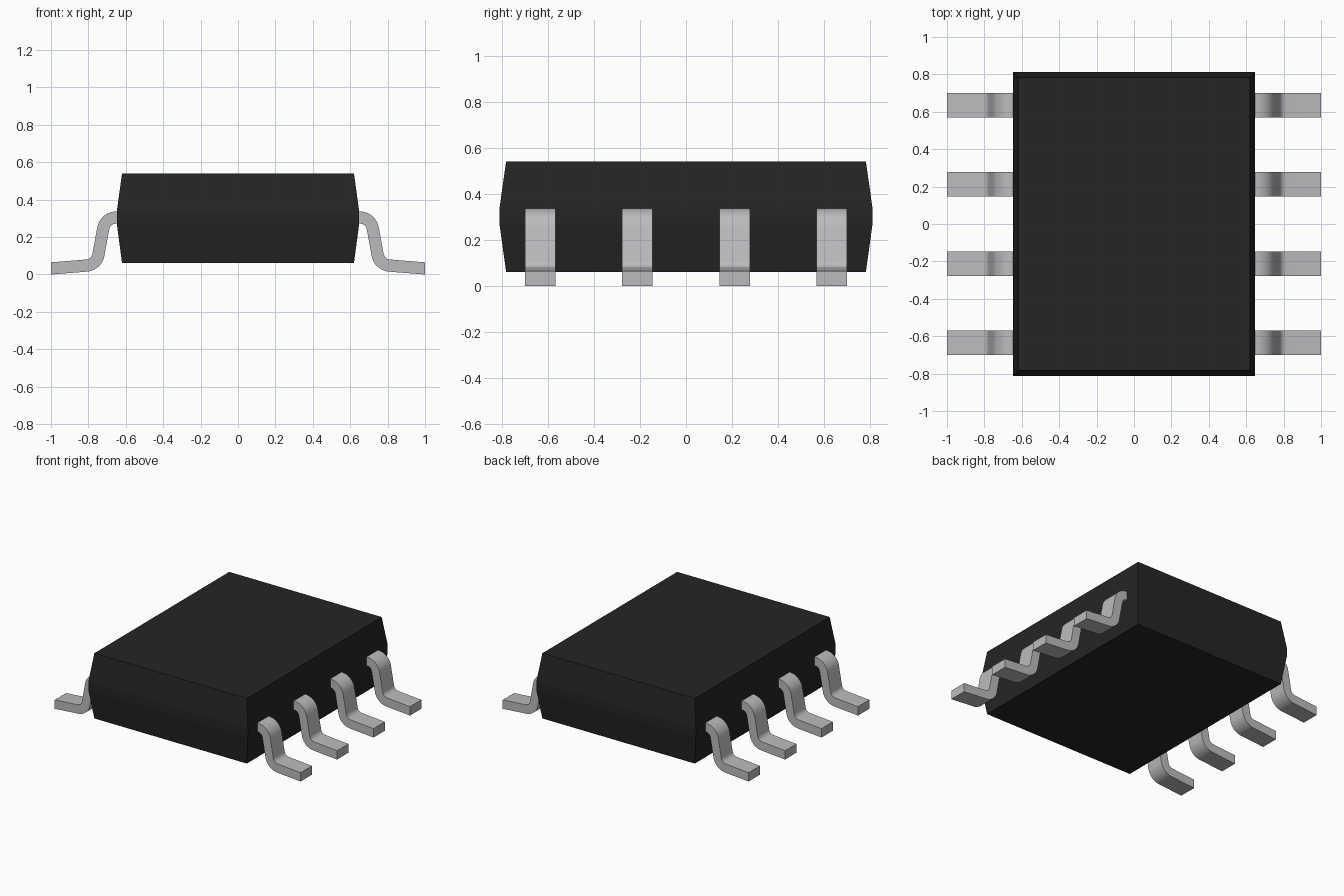
import bpy, bmesh, math
from mathutils import Vector

if "Cube" in bpy.data.objects:
    bpy.data.objects.remove(bpy.data.objects["Cube"])


def material(name, rgb):
    m = bpy.data.materials.new(name)
    m.diffuse_color = (*rgb, 1)
    m.use_nodes = True
    m.node_tree.nodes["Principled BSDF"].inputs["Base Color"].default_value = m.diffuse_color
    return m


black = material("black plastic", (0.018, 0.018, 0.018))
metal = material("tinned metal", (0.50, 0.50, 0.52))


def finish(bm, name, mat):
    bmesh.ops.recalc_face_normals(bm, faces=bm.faces)
    me = bpy.data.meshes.new(name)
    bm.to_mesh(me)
    bm.free()
    me.materials.append(mat)
    ob = bpy.data.objects.new(name, me)
    bpy.context.collection.objects.link(ob)
    return ob


# Body: stacked rectangles, widest in a narrow band at lead height
bm = bmesh.new()
rings = []
for hx, hy, z in [(0.62, 0.783, 0.062), (0.648, 0.812, 0.272),
                  (0.648, 0.812, 0.337), (0.62, 0.783, 0.541)]:
    rings.append([bm.verts.new((sx * hx, sy * hy, z))
                  for sx, sy in [(-1, -1), (1, -1), (1, 1), (-1, 1)]])
for a, b in zip(rings, rings[1:]):
    for i in range(4):
        j = (i + 1) % 4
        bm.faces.new((a[i], a[j], b[j], b[i]))
bm.faces.new(rings[0])
bm.faces.new(rings[-1])
finish(bm, "body", black)


# Lead centreline with rounded corners
def fillet(p0, p1, p2, r, n=10):
    d0, d1 = (p0 - p1).normalized(), (p2 - p1).normalized()
    half = d0.angle(d1) / 2
    centre = p1 + (d0 + d1).normalized() * (r / math.sin(half))
    t = r / math.tan(half)
    a, b = p1 + d0 * t - centre, p1 + d1 * t - centre
    total = a.angle(b)
    return [centre + (a * math.sin(total * (1 - k / n)) + b * math.sin(total * k / n))
            / math.sin(total) for k in range(n + 1)]


T, W = 0.065, 0.132
P = [Vector(p) for p in [(0.635, 0.3045), (0.71, 0.3045), (0.756, 0.052), (1.0, 0.0325)]]
path = [P[0]] + fillet(P[0], P[1], P[2], 0.07) + fillet(P[1], P[2], P[3], 0.07) + [P[3]]


# Gull-wing lead: offset the centreline both ways, then give it width
def lead(name, side, y):
    upper, lower = [], []
    last = len(path) - 1
    for i, p in enumerate(path):
        d = (path[min(i + 1, last)] - path[max(i - 1, 0)]).normalized()
        n = Vector((-d.y, d.x)) if i < last else Vector((0, 1))
        upper.append(p + n * T / 2)
        lower.append(p - n * T / 2)
    bm = bmesh.new()
    rows = [[[bm.verts.new((side * p.x, y + s * W / 2, p.y)) for p in (u, l)]
             for u, l in zip(upper, lower)] for s in (-1, 1)]
    f, b = rows
    for i in range(last):
        bm.faces.new((f[i][0], f[i + 1][0], f[i + 1][1], f[i][1]))
        bm.faces.new((b[i][0], b[i + 1][0], b[i + 1][1], b[i][1]))
        for k in (0, 1):
            bm.faces.new((f[i][k], f[i + 1][k], b[i + 1][k], b[i][k]))
    for i in (0, last):
        bm.faces.new((f[i][0], f[i][1], b[i][1], b[i][0]))
    ob = finish(bm, name, metal)
    bpy.ops.object.select_all(action='DESELECT')
    ob.select_set(True)
    bpy.context.view_layer.objects.active = ob
    bpy.ops.object.shade_smooth_by_angle(angle=math.radians(30))


# Four leads on each long side
for label, side in (("left", -1), ("right", 1)):
    for i, y in enumerate((-0.635, -0.212, 0.212, 0.635)):
        lead(f"{label}_lead_{i + 1}", side, y)
